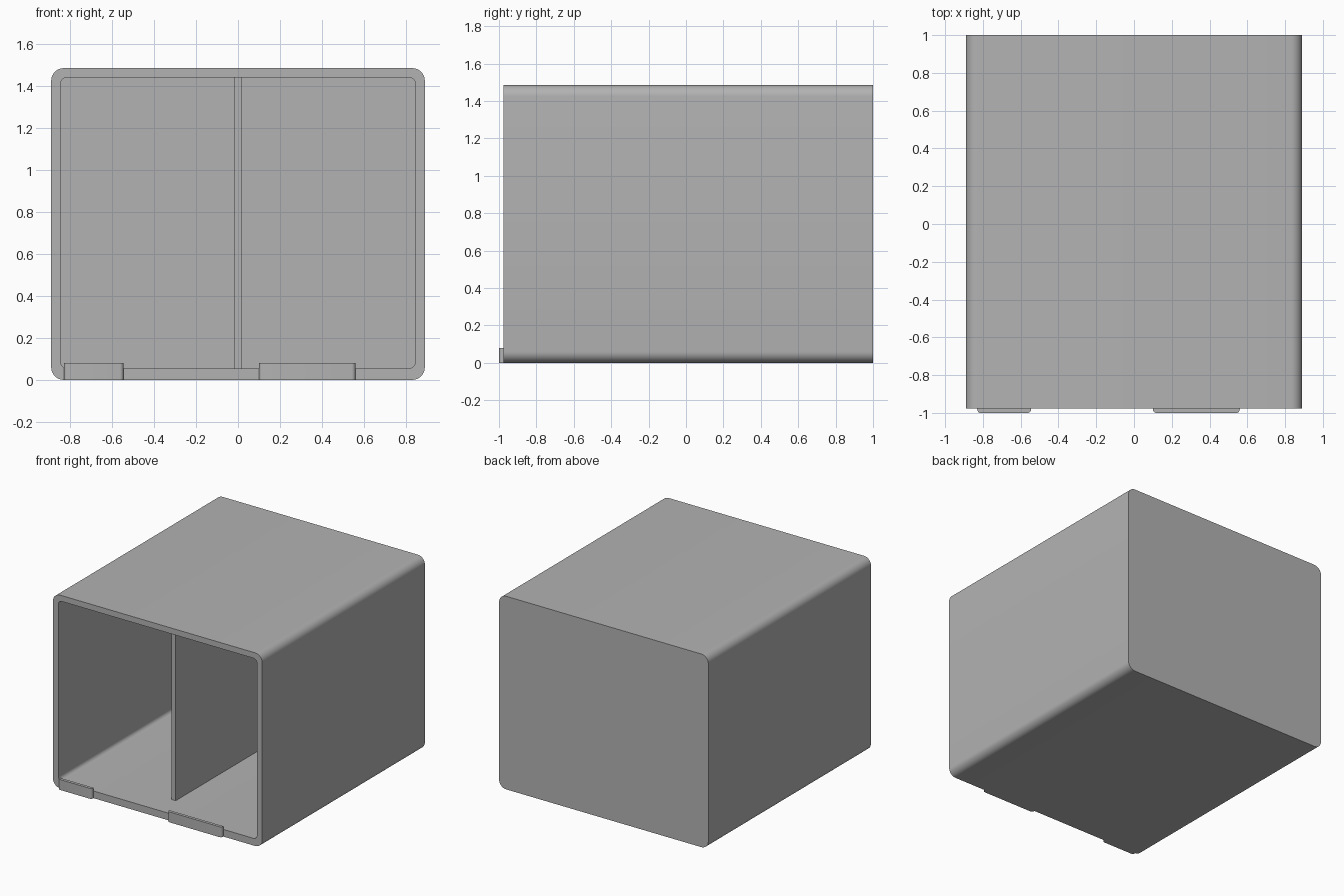
import bpy, bmesh
from math import cos, sin, pi, radians

cube = bpy.data.objects.get("Cube")
if cube:
    bpy.data.objects.remove(cube, do_unlink=True)

# One plain grey for the whole box
grey = bpy.data.materials.new("plain grey")
grey.use_nodes = True
colour = (0.45, 0.45, 0.45, 1)
grey.diffuse_color = colour
grey.node_tree.nodes["Principled BSDF"].inputs["Base Color"].default_value = colour


def finish(name, bm):
    bmesh.ops.recalc_face_normals(bm, faces=bm.faces)
    mesh = bpy.data.meshes.new(name)
    bm.to_mesh(mesh)
    bm.free()
    obj = bpy.data.objects.new(name, mesh)
    bpy.context.collection.objects.link(obj)
    mesh.materials.append(grey)
    bpy.ops.object.select_all(action='DESELECT')
    obj.select_set(True)
    bpy.context.view_layer.objects.active = obj
    bpy.ops.object.shade_smooth_by_angle(angle=radians(30))
    return obj


def rounded_ring(bm, half_width, z0, z1, radius, y, steps=8):
    """Rounded rectangle of vertices in the xz plane."""
    corners = [(1, z1 - radius), (-1, z1 - radius), (-1, z0 + radius), (1, z0 + radius)]
    ring = []
    for i, (side, cz) in enumerate(corners):
        for k in range(steps + 1):
            a = (i + k / steps) * pi / 2
            x = side * (half_width - radius) + radius * cos(a)
            ring.append(bm.verts.new((x, y, cz + radius * sin(a))))
    return ring


def block(name, x0, x1, y0, y1, z0, z1, round_front=0):
    bm = bmesh.new()
    bmesh.ops.create_cube(bm, size=1)
    for v in bm.verts:
        v.co.x = x1 if v.co.x > 0 else x0
        v.co.y = y1 if v.co.y > 0 else y0
        v.co.z = z1 if v.co.z > 0 else z0
    if round_front:
        edges = [e for e in bm.edges
                 if all(v.co.y == e.verts[0].co.y and v.co.x == e.verts[0].co.x
                        for v in e.verts) and e.verts[0].co.y < (y0 + y1) / 2]
        bmesh.ops.bevel(bm, geom=edges, offset=round_front, segments=5,
                        profile=0.5, affect='EDGES')
    return finish(name, bm)


# Open-fronted shell, lofted from the outer back round to the inner back
FRONT, BACK, INNER_BACK = -0.977, 1.0, 0.955
outer = dict(half_width=0.89, z0=0, z1=1.485, radius=0.06)
inner = dict(half_width=0.845, z0=0.055, z1=1.44, radius=0.03)
bm = bmesh.new()
rings = [rounded_ring(bm, y=y, **shape) for shape, y in
         ((outer, BACK), (outer, FRONT), (inner, FRONT), (inner, INNER_BACK))]
for a, b in zip(rings, rings[1:]):
    for i in range(len(a)):
        j = (i + 1) % len(a)
        bm.faces.new((a[i], a[j], b[j], b[i]))
bm.faces.new(rings[0])
bm.faces.new(rings[-1])
finish("box_shell", bm)

# Upright divider, set back from the opening
block("divider", -0.018, 0.016, -0.78, INNER_BACK, 0.055, 1.44)

# Low tabs on the front lip
block("right_tab", -0.83, -0.545, -1.0, FRONT, 0, 0.08, 0.018)
block("left_tab", 0.10, 0.56, -1.0, FRONT, 0, 0.08, 0.018)
